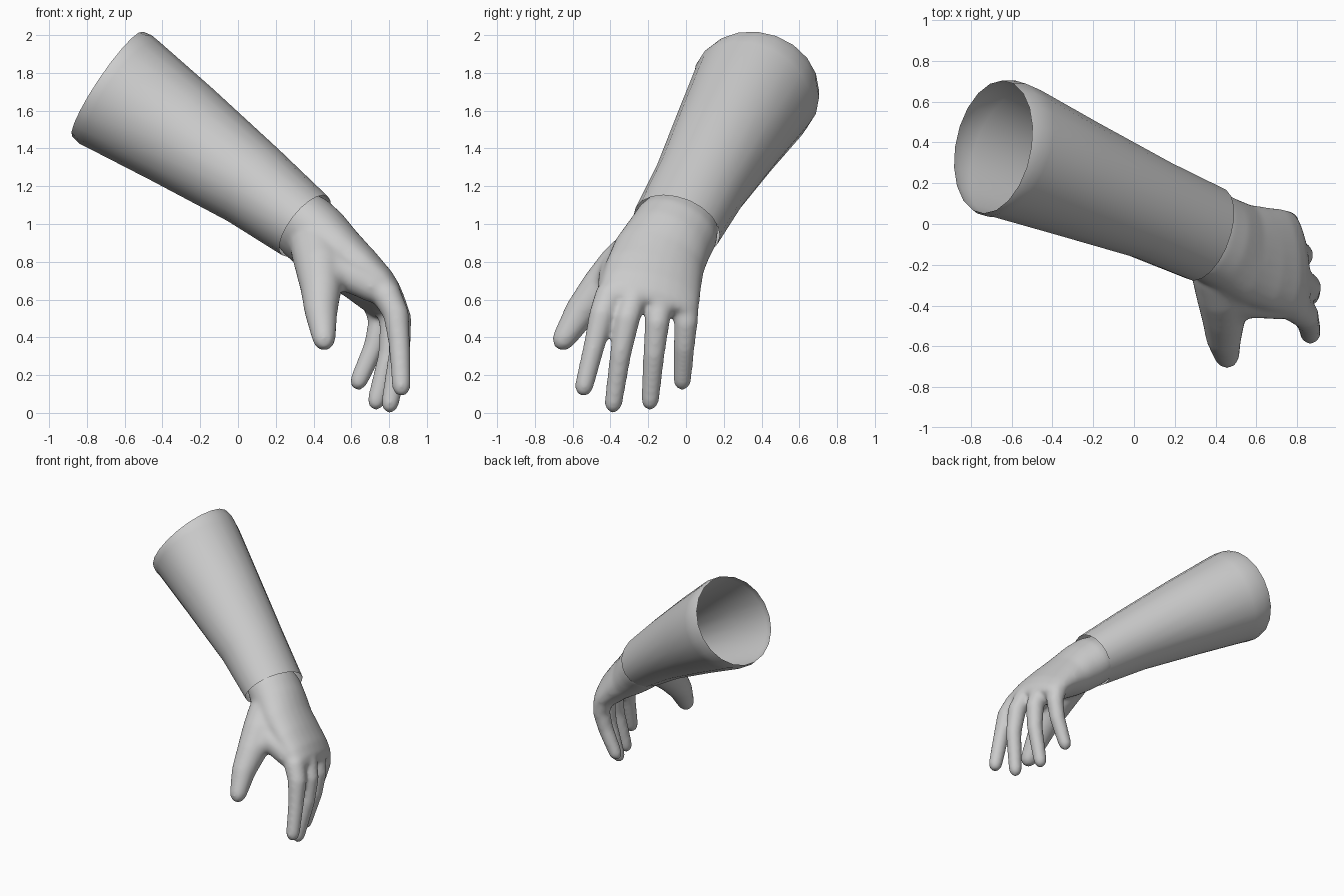
import bpy, bmesh, math
from mathutils import Vector


def add_tube(bm, rings, side, sides=16, cap=True):
    """Loft ellipses (centre, half width, half thickness); side = width direction."""
    side = Vector(side)
    pts = [Vector(r[0]) for r in rings]
    loops = []
    for i, (c, a, b) in enumerate(rings):
        t = (pts[min(i + 1, len(pts) - 1)] - pts[max(i - 1, 0)]).normalized()
        u = (side - t * side.dot(t)).normalized()
        v = u.cross(t)
        loops.append([bm.verts.new(pts[i] + u * a * math.cos(w) + v * b * math.sin(w))
                      for w in (2 * math.pi * k / sides for k in range(sides))])
    for p, q in zip(loops, loops[1:]):
        for k in range(sides):
            n = (k + 1) % sides
            bm.faces.new((p[k], p[n], q[n], q[k]))
    if cap:
        bm.faces.new(loops[0][::-1])
        bm.faces.new(loops[-1])


def add_digit(bm, path, side):
    """Round tube through (x, y, z, radius) points with a rounded tip."""
    rings = [(p[:3], p[3], p[3]) for p in path]
    tip, r = Vector(path[-1][:3]), path[-1][3]
    d = (tip - Vector(path[-2][:3])).normalized()
    for f, s in ((0.5, 0.88), (0.85, 0.6), (1.05, 0.3)):
        rings.append((tip + d * r * f, r * s, r * s))
    add_tube(bm, rings, side)


def finish(bm, name):
    bmesh.ops.recalc_face_normals(bm, faces=bm.faces)
    for f in bm.faces:
        f.smooth = True
    me = bpy.data.meshes.new(name)
    bm.to_mesh(me)
    bm.free()
    ob = bpy.data.objects.new(name, me)
    bpy.context.collection.objects.link(ob)
    return ob


# Sleeve: open tapering tube with a slightly turned-in rim
bm = bmesh.new()
add_tube(bm, [((-0.69, 0.378, 1.74), 0.33, 0.335),
              ((-0.65, 0.37, 1.713), 0.343, 0.345),
              ((-0.60, 0.353, 1.68), 0.336, 0.338),
              ((-0.30, 0.228, 1.475), 0.297, 0.293),
              ((0.08, 0.072, 1.205), 0.252, 0.233),
              ((0.355, -0.05, 0.99), 0.242, 0.197)], (0, 1, 0), 20, cap=False)
finish(bm, "sleeve")

# Hand: palm, thumb and fingers fused into one smooth skin
bm = bmesh.new()
add_tube(bm, [((0.29, -0.02, 1.04), 0.205, 0.16),
              ((0.36, -0.05, 0.982), 0.23, 0.18),
              ((0.435, -0.09, 0.915), 0.235, 0.178),
              ((0.53, -0.14, 0.828), 0.25, 0.158),
              ((0.645, -0.17, 0.735), 0.262, 0.132),
              ((0.732, -0.185, 0.652), 0.268, 0.114),
              ((0.785, -0.195, 0.595), 0.265, 0.092),
              ((0.81, -0.20, 0.56), 0.245, 0.065)], (-0.17, 0.97, -0.15), 24)
add_digit(bm, [(0.37, -0.12, 0.95, 0.11), (0.415, -0.23, 0.865, 0.138),
               (0.435, -0.345, 0.765, 0.132),
               (0.44, -0.455, 0.655, 0.11), (0.44, -0.56, 0.53, 0.088),
               (0.455, -0.645, 0.395, 0.064)], (1, 0, 0))
# Web between thumb and index finger, and the fill on the back of the hand
add_digit(bm, [(0.42, -0.33, 0.77, 0.10), (0.52, -0.365, 0.755, 0.095),
               (0.62, -0.375, 0.715, 0.09), (0.72, -0.385, 0.665, 0.085)], (0, 0, 1))
add_digit(bm, [(0.43, -0.15, 0.93, 0.12), (0.47, -0.24, 0.865, 0.12),
               (0.50, -0.325, 0.79, 0.11), (0.50, -0.40, 0.72, 0.09)], (1, 0, 0))
fingers = [
    [(0.72, -0.36, 0.68, 0.075), (0.79, -0.405, 0.62, 0.08), (0.838, -0.445, 0.52, 0.07),
     (0.855, -0.485, 0.36, 0.058), (0.865, -0.54, 0.14, 0.051)],
    [(0.72, -0.24, 0.68, 0.07), (0.815, -0.28, 0.60, 0.073), (0.853, -0.31, 0.50, 0.068),
     (0.855, -0.345, 0.32, 0.058), (0.805, -0.385, 0.05, 0.049)],
    [(0.70, -0.12, 0.67, 0.07), (0.785, -0.14, 0.58, 0.073), (0.815, -0.152, 0.48, 0.067),
     (0.80, -0.17, 0.31, 0.058), (0.732, -0.19, 0.065, 0.049)],
    [(0.66, -0.01, 0.67, 0.065), (0.73, 0.0, 0.58, 0.071), (0.752, 0.0, 0.48, 0.064),
     (0.72, -0.01, 0.35, 0.057), (0.64, -0.02, 0.17, 0.049)],
]
for path in fingers:
    add_digit(bm, path, (0, 1, 0))
hand = finish(bm, "hand")

fuse = hand.modifiers.new("fuse", 'REMESH')
fuse.mode = 'VOXEL'
fuse.voxel_size = 0.012
fuse.use_smooth_shade = True
soft = hand.modifiers.new("soften", 'SMOOTH')
soft.factor = 0.5
soft.iterations = 24
